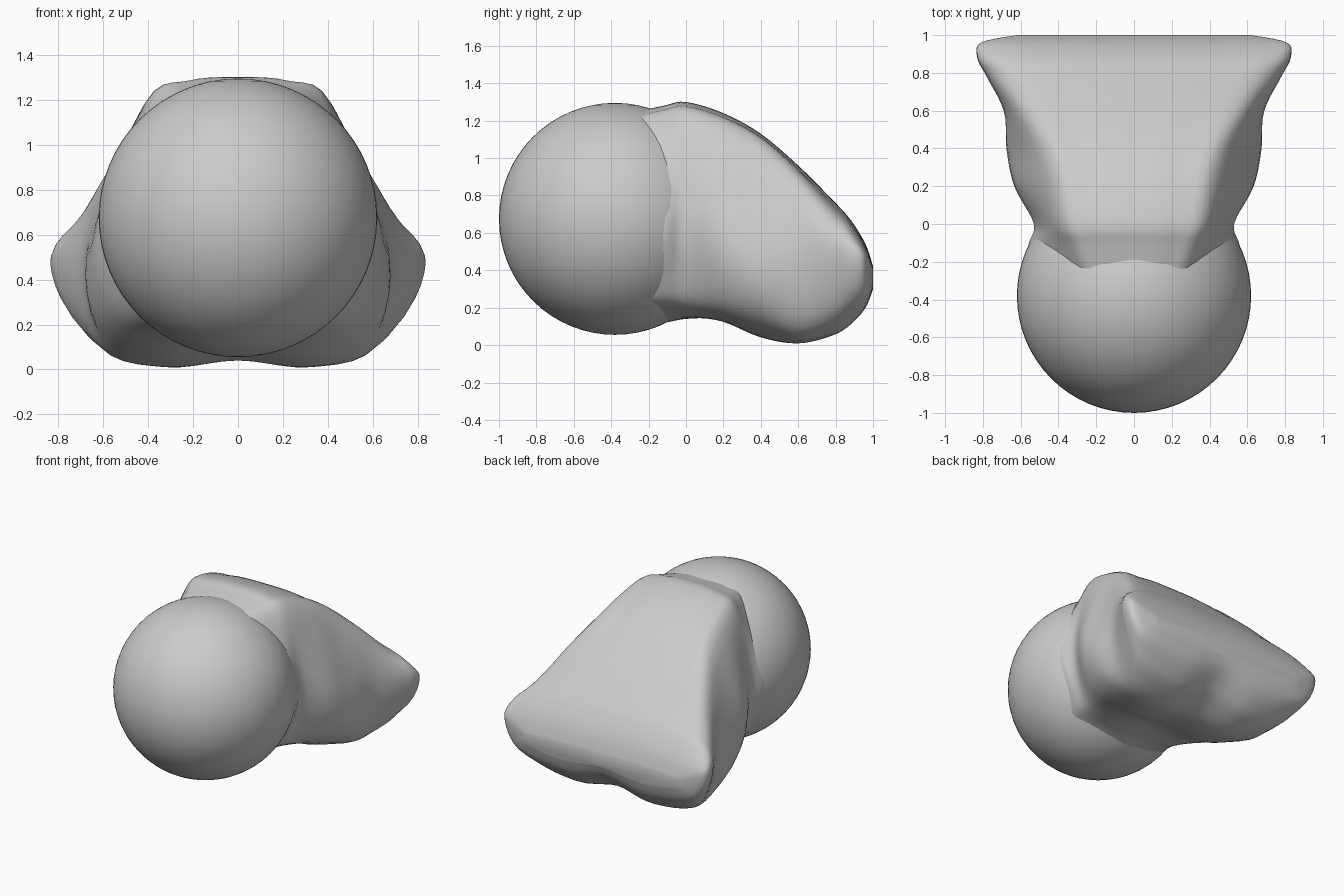
import bpy
import bmesh
from mathutils import Vector

default_cube = bpy.data.objects.get("Cube")
if default_cube:
    bpy.data.objects.remove(default_cube, do_unlink=True)

grey = bpy.data.materials.new("plain_grey")
grey.use_nodes = True
grey_value = (0.6, 0.6, 0.6, 1)
grey.diffuse_color = grey_value
grey.node_tree.nodes["Principled BSDF"].inputs["Base Color"].default_value = grey_value


def finish(obj, angle):
    """Apply the material and smooth shading."""
    obj.data.materials.clear()
    obj.data.materials.append(grey)
    bpy.ops.object.select_all(action="DESELECT")
    obj.select_set(True)
    bpy.context.view_layer.objects.active = obj
    bpy.ops.object.shade_smooth_by_angle(angle=angle)


def spline(points, steps, closed):
    """Smooth curve passing through every control point."""
    count = len(points)

    def pick(index):
        return points[index % count if closed else min(max(index, 0), count - 1)]

    result = []
    for i in range(count if closed else count - 1):
        before, start, end, after = (pick(i + k) for k in (-1, 0, 1, 2))
        for step in range(steps):
            t = step / steps
            tangent_a = (end - before) / 2
            tangent_b = (after - start) / 2
            result.append(start + tangent_a * t
                          + (3 * (end - start) - 2 * tangent_a - tangent_b) * t ** 2
                          + (2 * (start - end) + tangent_a + tangent_b) * t ** 3)
    if not closed:
        result.append(points[-1])
    return result


def body_section(y, top, shoulder, drop, side, side_z, low, low_z, base, groove):
    """Mirrored ring: flat back, sloping flanks, two bulges underneath."""
    half = [(shoulder * 0.55, top - drop * 0.15), (shoulder, top - drop),
            (side, side_z), (low, low_z), (0.32, base)]
    left = [Vector((x, y, z)) for x, z in half]
    right = [Vector((-x, y, z)) for x, z in reversed(half)]
    return [Vector((0, y, top))] + left + [Vector((0, y, base + groove))] + right


# Round front
bpy.ops.mesh.primitive_uv_sphere_add(segments=64, ring_count=32, radius=0.62,
                                     location=(0, -0.38, 0.675))
front_ball = bpy.context.object
front_ball.name = "front_ball"
finish(front_ball, 0.6)

# Flared rear body, lofted from the waist to the wide tail edge
sections = [
    body_section(-0.3, 1.24, 0.3, 0.1, 0.55, 0.68, 0.42, 0.3, 0.2, -0.08),
    body_section(-0.12, 1.28, 0.36, 0.1, 0.56, 0.68, 0.45, 0.32, 0.2, -0.08),
    body_section(0, 1.3, 0.4, 0.1, 0.53, 0.7, 0.46, 0.32, 0.18, -0.04),
    body_section(0.2, 1.24, 0.44, 0.1, 0.63, 0.6, 0.55, 0.25, 0.13, 0.01),
    body_section(0.4, 1.13, 0.49, 0.09, 0.67, 0.5, 0.6, 0.18, 0.045, 0.03),
    body_section(0.6, 0.96, 0.58, 0.08, 0.69, 0.5, 0.6, 0.1, 0.01, 0.03),
    body_section(0.78, 0.78, 0.66, 0.07, 0.78, 0.5, 0.66, 0.14, 0.05, 0.05),
    body_section(0.88, 0.67, 0.72, 0.05, 0.83, 0.48, 0.7, 0.2, 0.11, 0.06),
    body_section(0.96, 0.54, 0.72, 0.03, 0.81, 0.45, 0.7, 0.26, 0.2, 0.05),
    body_section(1, 0.42, 0.58, 0.01, 0.62, 0.38, 0.58, 0.33, 0.3, 0.03),
]
rails = [spline(list(rail), 5, False) for rail in zip(*sections)]
rings = [spline(list(ring), 5, True) for ring in zip(*rails)]

bm = bmesh.new()
loops = [[bm.verts.new(point) for point in ring] for ring in rings]
for first, second in zip(loops, loops[1:]):
    for i in range(len(first)):
        j = (i + 1) % len(first)
        bm.faces.new((first[i], first[j], second[j], second[i]))
bm.faces.new(loops[0])
bm.faces.new(loops[-1])
bmesh.ops.recalc_face_normals(bm, faces=bm.faces)
mesh = bpy.data.meshes.new("flared_body")
bm.to_mesh(mesh)
bm.free()
flared_body = bpy.data.objects.new("flared_body", mesh)
bpy.context.collection.objects.link(flared_body)
finish(flared_body, 0.7)
